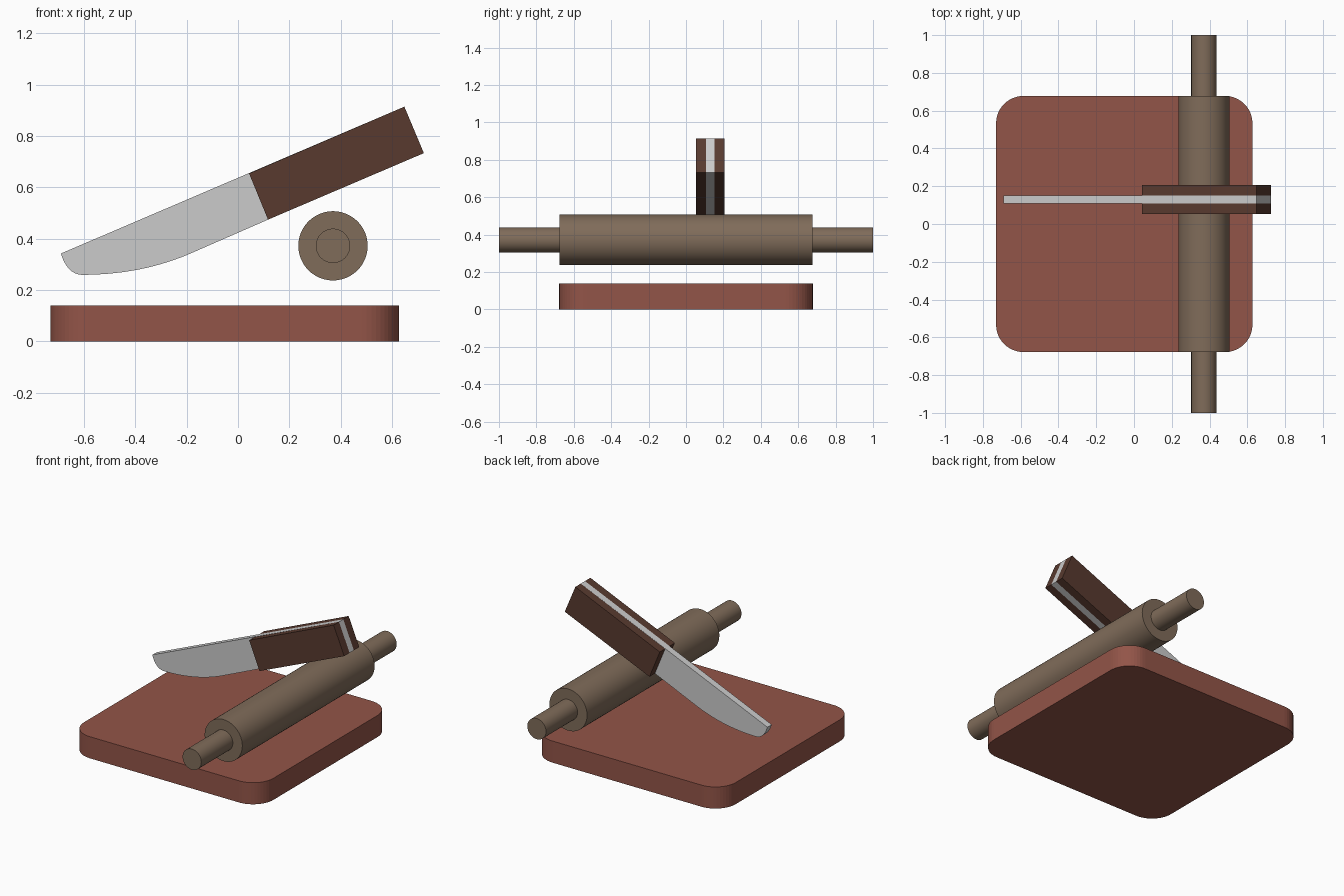
import bpy, bmesh, math
from mathutils import Vector, Matrix

if "Cube" in bpy.data.objects:
    bpy.data.objects.remove(bpy.data.objects["Cube"])


def material(name, rgb):
    m = bpy.data.materials.new(name)
    m.diffuse_color = (*rgb, 1)
    m.use_nodes = True
    m.node_tree.nodes["Principled BSDF"].inputs["Base Color"].default_value = m.diffuse_color
    return m


RED_WOOD = material("red wood", (0.290, 0.090, 0.065))
PALE_WOOD = material("pale wood", (0.216, 0.150, 0.102))
DARK_WOOD = material("dark wood", (0.098, 0.042, 0.028))
STEEL = material("steel", (0.60, 0.60, 0.60))


def finish(name, bm, mat):
    bmesh.ops.recalc_face_normals(bm, faces=bm.faces)
    me = bpy.data.meshes.new(name)
    bm.to_mesh(me)
    bm.free()
    me.materials.append(mat)
    ob = bpy.data.objects.new(name, me)
    bpy.context.collection.objects.link(ob)
    return ob


def extrude(name, points, direction, mat):
    """Fill a closed outline and push it along a direction."""
    bm = bmesh.new()
    face = bm.faces.new([bm.verts.new(p) for p in points])
    new = bmesh.ops.extrude_face_region(bm, geom=[face], use_keep_orig=True)["geom"]
    bmesh.ops.translate(bm, vec=direction,
                        verts=[v for v in new if isinstance(v, bmesh.types.BMVert)])
    return finish(name, bm, mat)


def curve(a, control, b, steps):
    """Points on a quadratic curve."""
    a, c, b = Vector(a), Vector(control), Vector(b)
    return [a.lerp(c, i / steps).lerp(c.lerp(b, i / steps), i / steps)
            for i in range(steps + 1)]


# Chopping board with rounded corners
x0, x1, half_y, radius, seg = -0.73, 0.627, 0.678, 0.145, 12
outline = []
for k, (cx, cy) in enumerate([(x1 - radius, half_y - radius), (x0 + radius, half_y - radius),
                              (x0 + radius, radius - half_y), (x1 - radius, radius - half_y)]):
    for i in range(seg + 1):
        a = math.pi / 2 * (k + i / seg)
        outline.append((cx + radius * math.cos(a), cy + radius * math.sin(a), 0))
extrude("chopping_board", outline, (0, 0, 0.14), RED_WOOD)

# Rolling pin: stepped profile spun round its long axis
profile = [(0, -1), (0.067, -1), (0.067, -0.677), (0.135, -0.677),
           (0.135, 0.677), (0.067, 0.677), (0.067, 1), (0, 1)]
bm = bmesh.new()
verts = [bm.verts.new((r, y, 0)) for r, y in profile]
edges = [bm.edges.new(pair) for pair in zip(verts, verts[1:])]
bmesh.ops.spin(bm, geom=verts + edges, cent=(0, 0, 0), axis=(0, 1, 0),
               angle=2 * math.pi, steps=48, use_duplicate=False)
bmesh.ops.remove_doubles(bm, verts=bm.verts, dist=0.0005)
pin = finish("rolling_pin", bm, PALE_WOOD)
pin.data.transform(Matrix.Translation((0.37, 0, 0.372)))
bpy.context.view_layer.objects.active = pin
pin.select_set(True)
bpy.ops.object.shade_smooth_by_angle(angle=math.radians(30))

# Knife blade with full tang, drawn in side profile
handle = [(0.043, 0.654), (0.117, 0.474), (0.724, 0.733), (0.648, 0.914)]
blade = (curve((-0.69, 0.342), (-0.665, 0.262), (-0.609, 0.259), 8)
         + curve((-0.609, 0.259), (-0.38, 0.259), (-0.19, 0.34), 14)[1:]
         + handle[1:])
extrude("knife_blade", [(x, 0.108, z) for x, z in blade], (0, 0.044, 0), STEEL)

# Handle scales on both sides of the tang
for name, y, depth in (("front_handle_scale", 0.108, -0.055),
                       ("back_handle_scale", 0.152, 0.055)):
    extrude(name, [(x, y, z) for x, z in handle], (0, depth, 0), DARK_WOOD)
